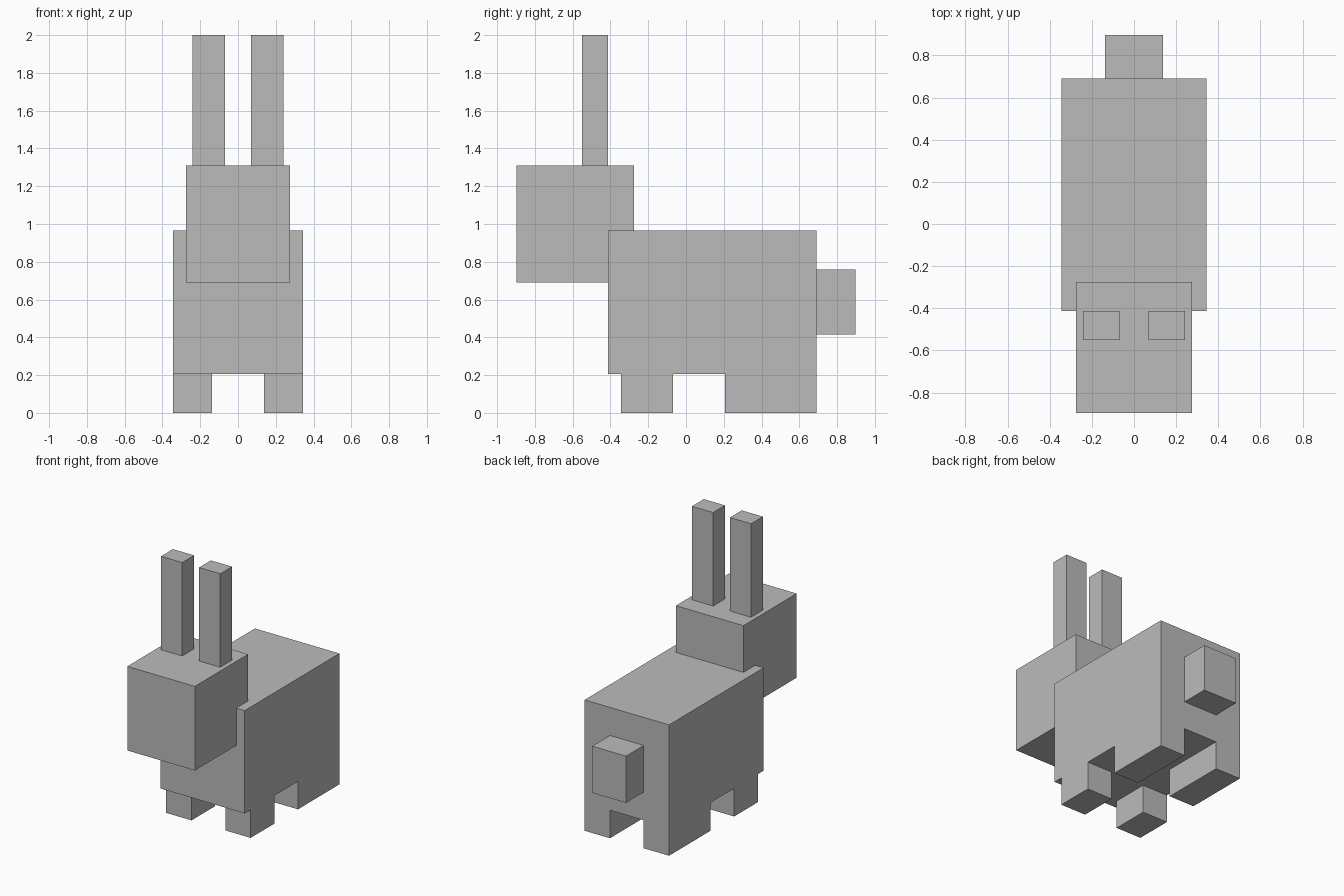
import bpy
from mathutils import Matrix, Vector
import bmesh

cube = bpy.data.objects.get("Cube")
if cube:
    bpy.data.objects.remove(cube, do_unlink=True)

# One flat grey for the whole animal
grey = bpy.data.materials.new("plain_grey")
grey.use_nodes = True
grey.diffuse_color = (0.5, 0.5, 0.5, 1)
bsdf = next(n for n in grey.node_tree.nodes if n.type == "BSDF_PRINCIPLED")
bsdf.inputs["Base Color"].default_value = grey.diffuse_color

U = 2 / 29  # block unit: the model is 29 units tall


def block(name, x, y, z):
    """Box spanning the given (min, max) ranges in block units."""
    spans = (x, y, z)
    size = Vector([(b - a) * U for a, b in spans])
    centre = Vector([(a + b) / 2 * U for a, b in spans])
    bm = bmesh.new()
    bmesh.ops.create_cube(bm, size=1, matrix=Matrix.Diagonal(size.to_4d()))
    mesh = bpy.data.meshes.new(name)
    bm.to_mesh(mesh)
    bm.free()
    mesh.materials.append(grey)
    obj = bpy.data.objects.new(name, mesh)
    obj.location = centre
    bpy.context.collection.objects.link(obj)


def pair(name, x, y, z):
    """Matching blocks on the left (+x) and right (-x)."""
    block("left_" + name, x, y, z)
    block("right_" + name, (-x[1], -x[0]), y, z)


# Torso, head and tail
block("body", (-5, 5), (-6, 10), (3, 14))
block("head", (-4, 4), (-13, -4), (10, 19))
block("tail", (-2, 2), (10, 13), (6, 11))

# Ears and legs
pair("ear", (1, 3.5), (-8, -6), (19, 29))
pair("front_leg", (2, 5), (-5, -1), (0, 3))
pair("back_leg", (2, 5), (3, 10), (0, 3))
